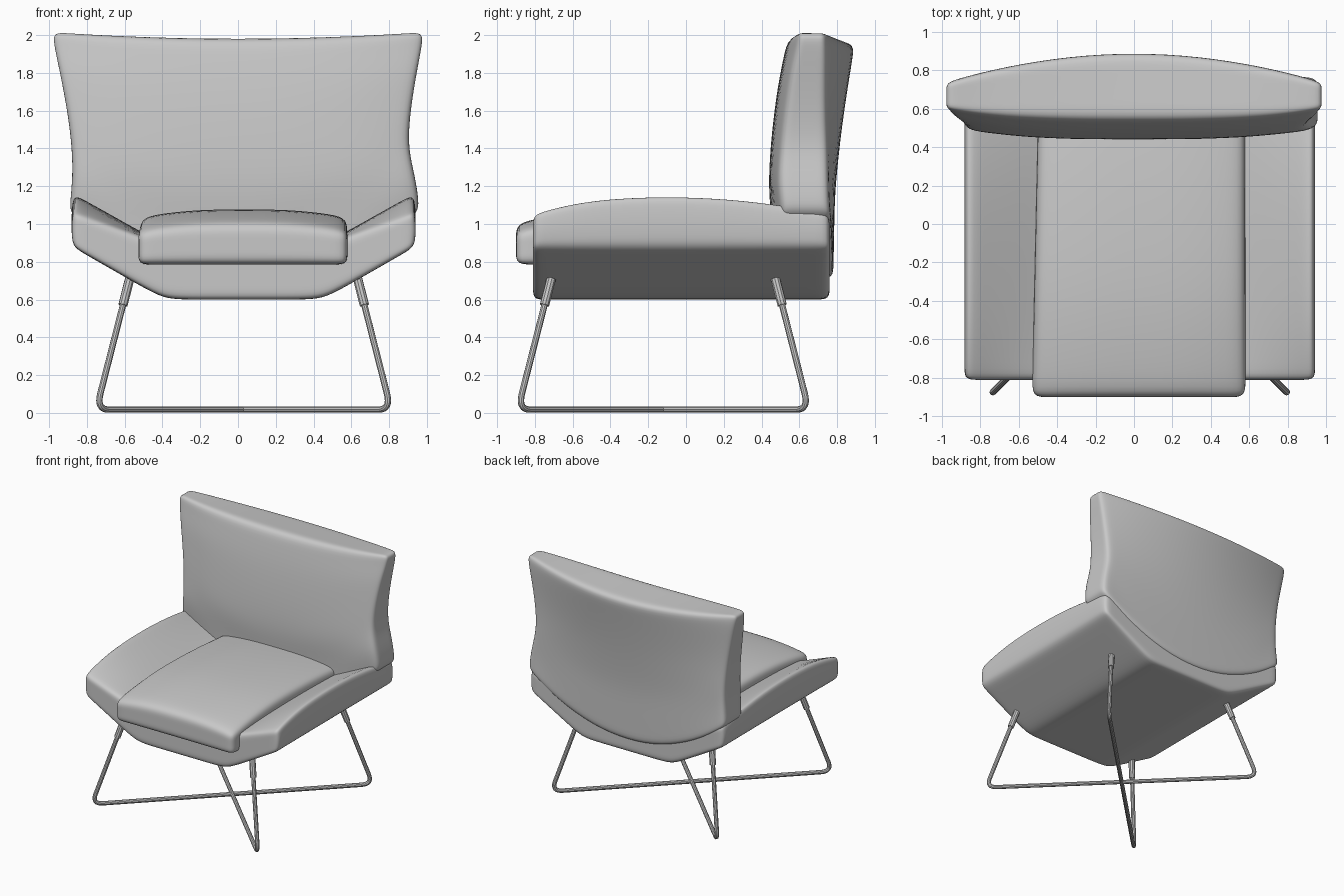
import bpy, bmesh
from mathutils import Vector

cube = bpy.data.objects.get("Cube")
if cube:
    bpy.data.objects.remove(cube, do_unlink=True)

CX, CY = 0.03, -0.12        # centre of seat and of leg frame


def material(name, rgb):
    m = bpy.data.materials.new(name)
    m.use_nodes = True
    m.diffuse_color = (*rgb, 1)
    m.node_tree.nodes["Principled BSDF"].inputs["Base Color"].default_value = (*rgb, 1)
    return m


GREY = material("soft grey", (0.58, 0.58, 0.58))


def interp(table, t):
    """Piecewise linear lookup in (position, value) pairs."""
    if t <= table[0][0]:
        return table[0][1]
    for (a, p), (b, q) in zip(table, table[1:]):
        if t <= b:
            return p + (q - p) * (t - a) / (b - a)
    return table[-1][1]


def pad(name, us, vs, ws, shape):
    """Upholstered pad: a gridded box bent by shape(u, v, w), then subdivided."""
    bm = bmesh.new()
    cache = {}
    axes = (us, vs, ws)

    def vert(idx):
        if idx not in cache:
            cache[idx] = bm.verts.new(shape(*(ax[i] for ax, i in zip(axes, idx))))
        return cache[idx]

    for fixed in range(3):
        a, b = [k for k in range(3) if k != fixed]
        for end in (0, len(axes[fixed]) - 1):
            for i in range(len(axes[a]) - 1):
                for j in range(len(axes[b]) - 1):
                    quad = []
                    for di, dj in ((0, 0), (1, 0), (1, 1), (0, 1)):
                        idx = [0, 0, 0]
                        idx[fixed], idx[a], idx[b] = end, i + di, j + dj
                        quad.append(vert(tuple(idx)))
                    bm.faces.new(quad)
    bmesh.ops.recalc_face_normals(bm, faces=bm.faces)
    for f in bm.faces:
        f.smooth = True
    me = bpy.data.meshes.new(name)
    bm.to_mesh(me)
    bm.free()
    me.materials.append(GREY)
    ob = bpy.data.objects.new(name, me)
    bpy.context.collection.objects.link(ob)
    sub = ob.modifiers.new("Soft", 'SUBSURF')
    sub.levels = sub.render_levels = 2
    return ob


def tube(name, points, radius):
    cu = bpy.data.curves.new(name, 'CURVE')
    cu.dimensions = '3D'
    cu.bevel_depth = radius
    cu.bevel_resolution = 3
    cu.use_fill_caps = True
    sp = cu.splines.new('POLY')
    sp.points.add(len(points) - 1)
    for p, co in zip(sp.points, points):
        p.co = (*co, 1)
    cu.materials.append(GREY)
    ob = bpy.data.objects.new(name, cu)
    bpy.context.collection.objects.link(ob)
    bpy.ops.object.select_all(action='DESELECT')
    ob.select_set(True)
    bpy.context.view_layer.objects.active = ob
    bpy.ops.object.convert(target='MESH')
    bpy.ops.object.shade_smooth_by_angle()


# Seat shell: thick bent slab whose sides rise into arms
under = [(0, 0.60), (0.42, 0.60), (0.90, 0.875)]
over = [(0, 0.88), (0.42, 0.89), (0.90, 1.165)]
arm_drop = [(-0.81, 0.11), (-0.73, 0.075), (-0.5, 0.02), (-0.1, 0),
            (0.3, 0.02), (0.68, 0.08), (0.76, 0.11)]


def shell_shape(u, y, w):
    r = abs(u)
    rise = max(0, (r - 0.42) / 0.48)
    lo = interp(under, r)
    hi = interp(over, r) - interp(arm_drop, y) * rise
    bulge = 0.012 * rise ** 4 * 4 * w * (1 - w)
    x = r + bulge * (1 if r > 0.89 else 0)
    return CX + (x if u > 0 else -x), y, lo + (hi - lo) * w


half = [0.2, 0.38, 0.46, 0.65, 0.83, 0.90]
pad("seat_shell", [-h for h in reversed(half)] + [0] + half,
    [-0.81, -0.75, -0.5, -0.1, 0.3, 0.69, 0.76], [0, 0.25, 0.5, 0.75, 1], shell_shape)

# Seat cushion: crowned pad overhanging the front
crown = [(-0.9, 1.0), (-0.8, 1.03), (-0.5, 1.07), (-0.2, 1.082), (0.2, 1.07), (0.55, 1.04)]


def cushion_shape(u, y, w):
    top = interp(crown, y) - 0.05 * u ** 4
    z = 0.785 + (top - 0.785) * w
    taper = 0.555 - 0.012 * (y + 0.9)
    return 0.025 + 0.01 * (y + 0.9) + taper * u, y, z


pad("seat_cushion", [-1, -0.85, -0.45, 0, 0.45, 0.85, 1],
    [-0.9, -0.8, -0.5, -0.2, 0.2, 0.48, 0.55], [0, 0.35, 0.65, 1], cushion_shape)

# Backrest: flat front, bowed rear, flared top and a rounded lower edge
left_edge = [(1.05, 0.95), (1.17, 0.965), (1.33, 0.91), (1.45, 0.895), (1.72, 0.93), (1.98, 0.98)]
right_edge = [(1.1, 0.89), (1.25, 0.875), (1.45, 0.88), (1.72, 0.925), (1.98, 0.98)]
front_y = [(1.0, 0.46), (1.2, 0.43), (1.5, 0.455), (1.8, 0.495), (1.98, 0.54)]
rear_y = [(0.7, 0.78), (1.2, 0.79), (1.6, 0.84), (1.95, 0.9)]
rear_bow = [(1.0, 0.02), (1.3, 0.05), (2.0, 0.17)]


def back_shape(u, v, w):
    low = 0.70 + 0.36 * abs(u) ** 2.2
    high = 1.985 + 0.03 * u * u - 0.03 * w * (1 - u * u)
    z = low + (high - low) * v
    x = u * interp(left_edge if u > 0 else right_edge, z)
    front = interp(front_y, z) + 0.06 * u ** 4
    rear = interp(rear_y, z) - interp(rear_bow, z) * u * u
    return x, front + (rear - front) * w, z


pad("backrest", [-1, -0.92, -0.7, -0.35, 0, 0.35, 0.7, 0.92, 1],
    [0, 0.06, 0.2, 0.35, 0.5, 0.65, 0.8, 0.93, 1], [0, 0.25, 0.5, 0.75, 1], back_shape)


# Leg frame: two crossing sled loops with sleeves at the upper ends
def rounded(a, corner, b, size):
    """Sampled curve that softens one corner of a path."""
    p = corner + (a - corner).normalized() * size
    q = corner + (b - corner).normalized() * size
    return [p * (1 - t) ** 2 + corner * 2 * t * (1 - t) + q * t * t
            for t in (i / 8 for i in range(9))]


def frame_point(sx, sy, z):
    spread = 0.78 - 0.255 * (z - 0.018)
    return Vector((CX + sx * spread, CY + sy * (spread - 0.01), z))


for label, sy in (("a", 1), ("b", -1)):
    top1, low1 = frame_point(-1, -sy, 0.71), frame_point(-1, -sy, 0.018)
    top2, low2 = frame_point(1, sy, 0.71), frame_point(1, sy, 0.018)
    path = [top1] + rounded(top1, low1, low2, 0.09) + rounded(low1, low2, top2, 0.09) + [top2]
    tube("leg_loop_" + label, path, 0.017)
    for side, sx in (("right", -1), ("left", 1)):
        tube("leg_sleeve_" + side + "_" + label,
             [frame_point(sx, sx * sy, 0.57), frame_point(sx, sx * sy, 0.71)], 0.025)
